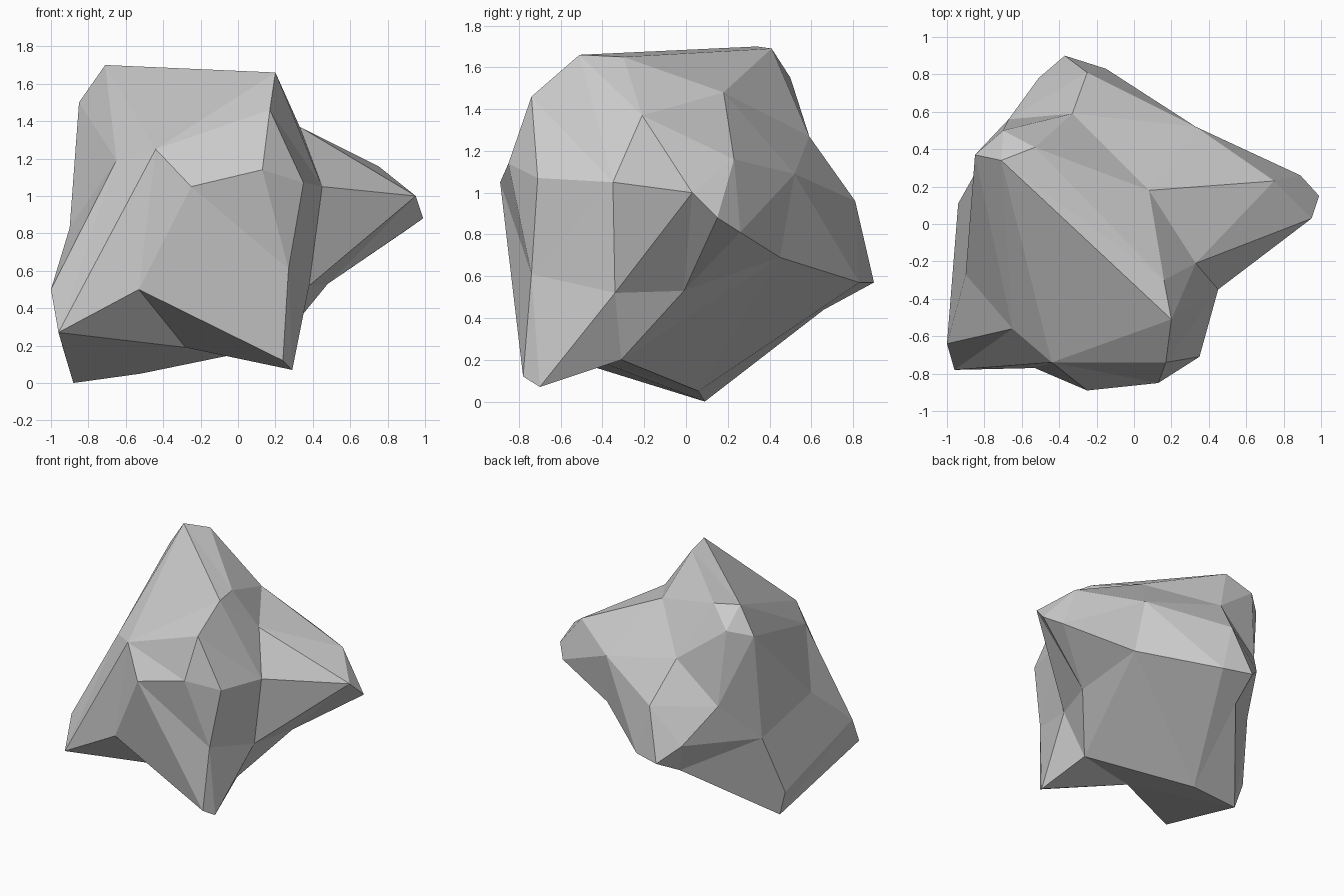
import bpy
import bmesh
import random
from mathutils import Vector

random.seed(4)
cube = bpy.data.objects.get("Cube")
if cube:
    bpy.data.objects.remove(cube, do_unlink=True)

# Corner points of the rock by region, in hundredths of a unit
crown = dict(a=(-71, 34, 170), b=(-53, 41, 169), c=(-85, 37, 150), d=(-70, 50, 155),
             e=(20, -51, 166), f=(16, -30, 165), g=(17, -74, 146), h=(33, -21, 137),
             i=(8, 18, 148), j=(-33, 59, 127))
east_spur = dict(k=(75, 23, 116), l=(95, 3, 100), m=(99, 15, 88), n=(89, 26, 81))
front_wall = dict(o=(45, -35, 105), p=(35, -71, 107), q=(13, -85, 114),
                  r=(-25, -89, 105), s=(-44, -74, 125), t=(-65, -56, 119))
west_spur = dict(u=(-90, -27, 83), v=(-100, -64, 50), w=(-96, -78, 27), x=(-53, -77, 50))
front_foot = dict(y=(27, -74, 61), z=(24, -78, 12), A=(29, -70, 7),
                  B=(38, -34, 52), C=(48, -1, 53))
underside = dict(D=(21, -31, 20), E=(-28, -41, 19), F=(-88, 9, 0),
                 G=(-52, 6, 5), H=(-94, 11, 20), I=(-85, 27, 66))
back_wall = dict(J=(-37, 90, 57), K=(-15, 83, 57), L=(-25, 81, 96), M=(33, 52, 109),
                 N=(37, 45, 69), O=(-51, 78, 70), Q=(-41, 66, 44), R=(-67, 56, 97))

# Ridge and valley lines, each running from corner to corner
ridges = ["aesa", "bfeh", "fh", "bij", "atc", "cucI", "bdjb",      # crown
          "swt", "tvw", "uv", "sxw", "sgq", "sqr", "gpq",          # front wall
          "rxz", "ryz", "rz", "qypo", "oyA", "eogo", "oB", "yBA",  # front foot
          "polh", "ho", "lBC", "lCm", "CnN", "CN", "ik", "kM",     # east spur
          "lk", "nM", "hi", "hk",
          "xEw", "EzA", "EADE", "EGD", "EFvu", "uH", "FG", "CDB",  # underside
          "iMj", "jLM", "MKN", "MN", "KGQF", "KQ", "LK",           # back wall
          "jRLO", "LJO", "dRc", "RIO", "RO", "IHF", "OQJ", "IF", "Iu"]

centre = Vector((-0.1, -0.05, 0.85))
corners = {}
for region in (crown, east_spur, front_wall, west_spur, front_foot, underside, back_wall):
    for key, point in region.items():
        corners[key] = Vector(point) / 100

# Skin the corners by their directions from the centre
bm = bmesh.new()
vert = {key: bm.verts.new((p - centre).normalized()) for key, p in corners.items()}
bmesh.ops.convex_hull(bm, input=list(bm.verts))
bmesh.ops.triangulate(bm, faces=list(bm.faces))


def side(a, b, c):
    return a.co.dot(b.co.cross(c.co))


def crosses(a, b, c, d):
    """True if the arc a-b crosses the arc c-d."""
    if len({a, b, c, d}) < 4 or (a.co + b.co).dot(c.co + d.co) <= 0:
        return False
    return side(a, b, c) * side(a, b, d) < 0 and side(c, d, a) * side(c, d, b) < 0


def can_turn(edge):
    if len(edge.link_faces) != 2:
        return False
    far = [v for f in edge.link_faces for v in f.verts if v not in edge.verts]
    return len(far) == 2 and crosses(*edge.verts, *far)


def lay_ridge(a, b):
    """Turn the edges lying across a-b until the ridge itself is an edge."""
    for _ in range(80):
        if bm.edges.get((a, b)):
            return
        across = [e for e in bm.edges if crosses(a, b, *e.verts) and can_turn(e)]
        if not across:
            return
        bmesh.utils.edge_rotate(random.choice(across), True)


for line in ridges:
    for start, end in zip(line, line[1:]):
        lay_ridge(vert[start], vert[end])

# Push every corner out to its real place
for key, v in vert.items():
    v.co = corners[key]
bmesh.ops.recalc_face_normals(bm, faces=list(bm.faces))
for face in bm.faces:
    face.smooth = False

mesh = bpy.data.meshes.new("rock")
bm.to_mesh(mesh)
bm.free()
rock = bpy.data.objects.new("rock", mesh)
bpy.context.collection.objects.link(rock)

# Plain grey stone
stone = bpy.data.materials.new("stone grey")
stone.use_nodes = True
colour = (0.6, 0.6, 0.6, 1)
stone.diffuse_color = colour
for node in stone.node_tree.nodes:
    if node.type == "BSDF_PRINCIPLED":
        node.inputs["Base Color"].default_value = colour
        node.inputs["Roughness"].default_value = 0.9
mesh.materials.append(stone)
